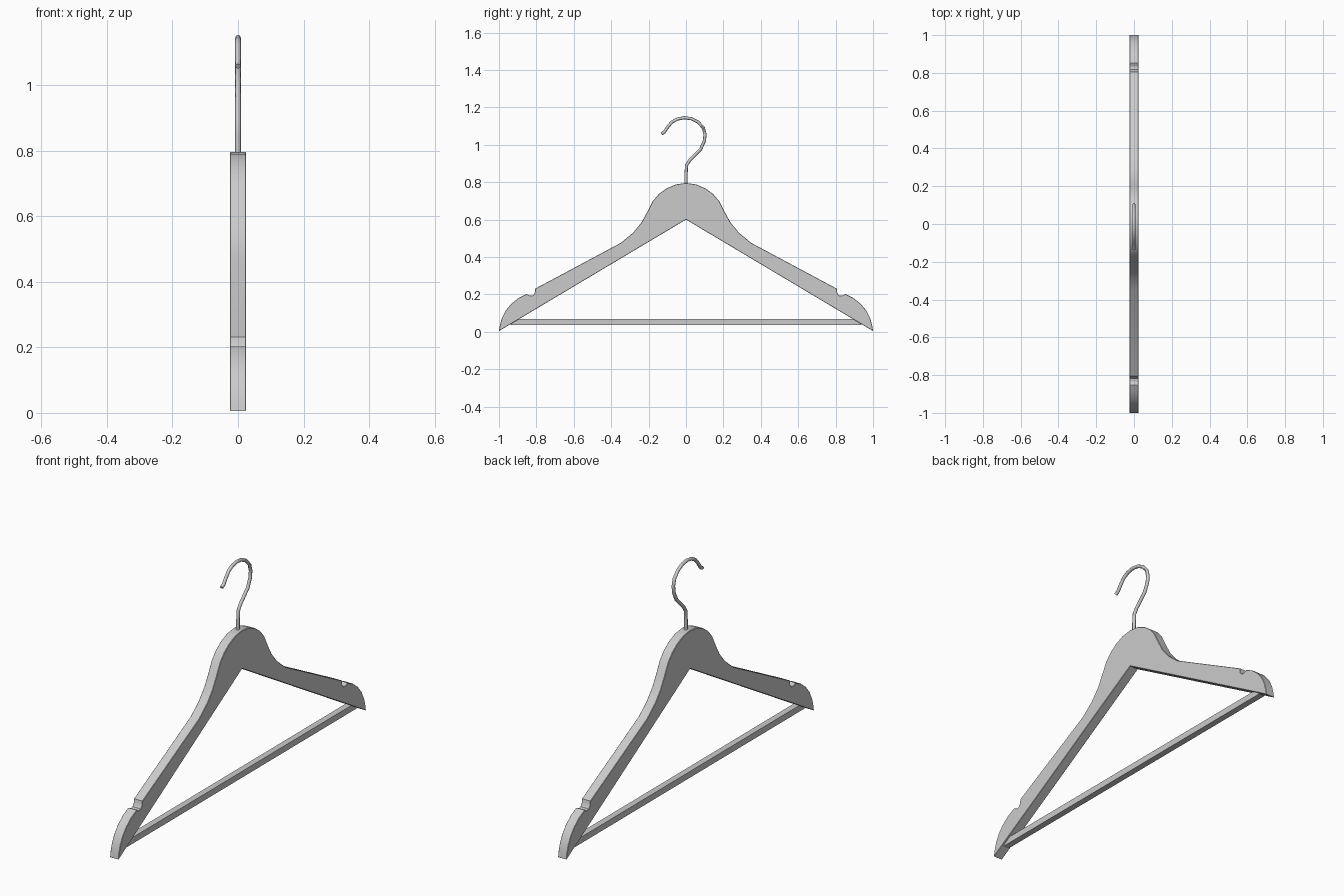
import bpy, bmesh

if "Cube" in bpy.data.objects:
    bpy.data.objects.remove(bpy.data.objects["Cube"])

HALF = 0.0245  # half thickness of the wooden body


def activate(obj):
    bpy.ops.object.select_all(action='DESELECT')
    obj.select_set(True)
    bpy.context.view_layer.objects.active = obj


def extrude_profile(name, points, half):
    """Extrude a closed (y, z) outline along x, centred on x = 0."""
    bm = bmesh.new()
    face = bm.faces.new([bm.verts.new((-half, y, z)) for y, z in points])
    res = bmesh.ops.extrude_face_region(bm, geom=[face])
    moved = [v for v in res['geom'] if isinstance(v, bmesh.types.BMVert)]
    bmesh.ops.translate(bm, verts=moved, vec=(2 * half, 0, 0))
    bmesh.ops.recalc_face_normals(bm, faces=bm.faces)
    mesh = bpy.data.meshes.new(name)
    bm.to_mesh(mesh)
    bm.free()
    obj = bpy.data.objects.new(name, mesh)
    bpy.context.collection.objects.link(obj)
    return obj


# Wooden body: upper outline of one arm from crown to tip, then mirrored
crown, inner = (0, 0.796), (0, 0.60)
arm = [(0.055, 0.788), (0.105, 0.766), (0.145, 0.737), (0.178, 0.698),
       (0.205, 0.645), (0.238, 0.585), (0.283, 0.53), (0.348, 0.476),
       (0.806, 0.231), (0.809, 0.208), (0.818, 0.195), (0.833, 0.193),
       (0.852, 0.202), (0.895, 0.181), (0.935, 0.149), (0.965, 0.112),
       (0.985, 0.072), (0.995, 0.036), (1.0, 0.004)]
outline = [crown] + arm + [inner] + [(-y, z) for y, z in reversed(arm)]
body = extrude_profile("hanger_body", outline, HALF)
activate(body)
bev = body.modifiers.new("soft_edges", 'BEVEL')
bev.width = 0.002
bev.segments = 1
bev.limit_method = 'ANGLE'
bev.angle_limit = 1.2
bpy.ops.object.modifier_apply(modifier=bev.name)
bpy.ops.object.shade_smooth_by_angle(angle=0.5)

# Trouser bar: square rod whose slanted ends sit inside the arms
extrude_profile("trouser_bar",
                [(-0.94, 0.037), (0.94, 0.037), (0.90, 0.069), (-0.90, 0.069)],
                0.016)

# Metal hook: round wire along a bent path
path = [(0, 0.77), (0, 0.84), (0.003, 0.89), (0.018, 0.915), (0.078, 0.976),
        (0.098, 1.02), (0.102, 1.055), (0.093, 1.09), (0.065, 1.121),
        (0.03, 1.139), (-0.008, 1.145), (-0.045, 1.138), (-0.075, 1.122),
        (-0.098, 1.095), (-0.116, 1.068), (-0.132, 1.058)]
curve = bpy.data.curves.new("hook", 'CURVE')
curve.dimensions = '3D'
curve.bevel_depth = 0.0085
curve.bevel_resolution = 2
curve.use_fill_caps = True
spline = curve.splines.new('POLY')
spline.points.add(len(path) - 1)
for p, (y, z) in zip(spline.points, path):
    p.co = (0, y, z, 1)
hook = bpy.data.objects.new("hook", curve)
bpy.context.collection.objects.link(hook)
activate(hook)
bpy.ops.object.convert(target='MESH')
bpy.ops.object.shade_smooth_by_angle(angle=0.8)
